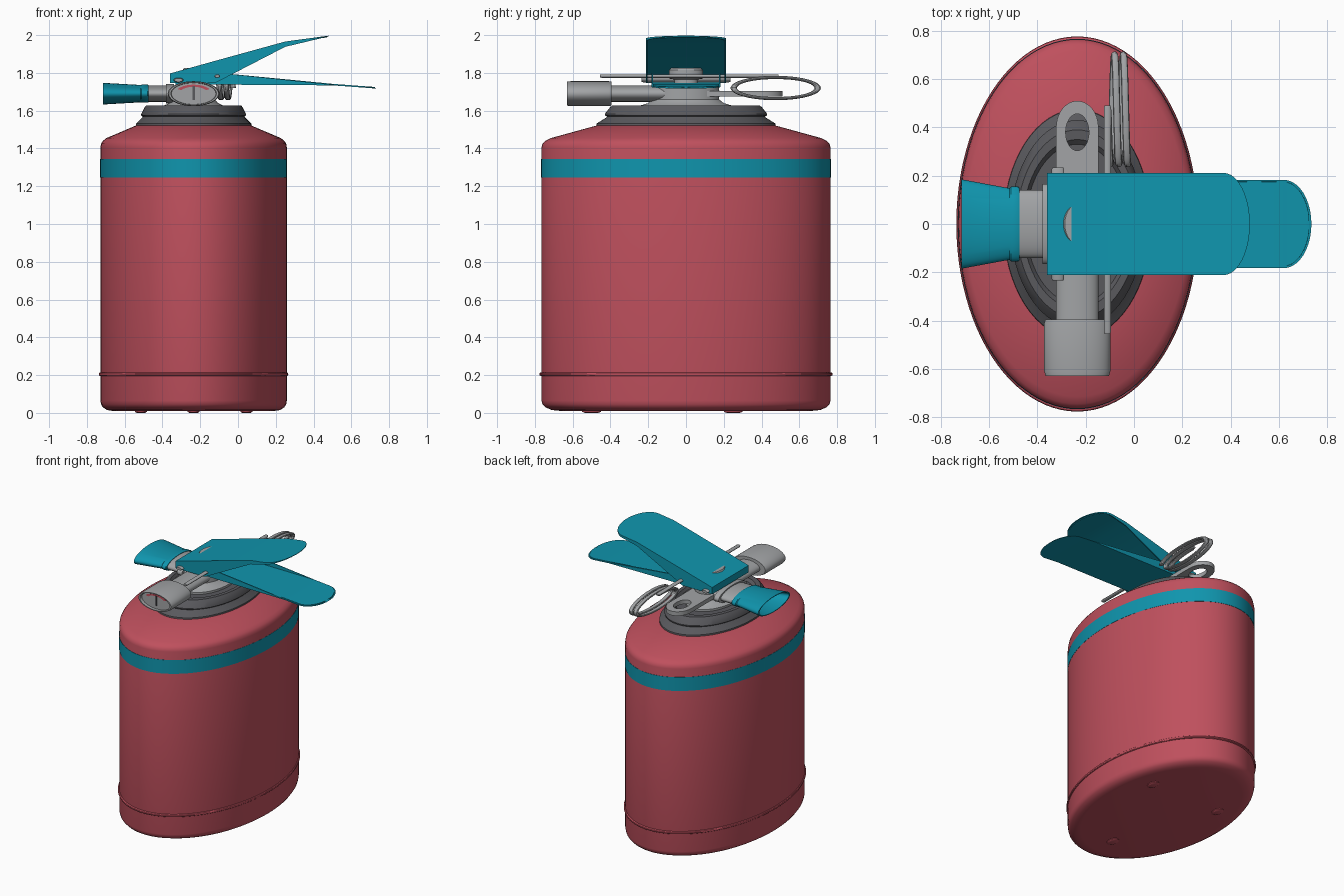
import bpy, bmesh
from math import sin, cos, pi, sqrt

if "Cube" in bpy.data.objects:
    bpy.data.objects.remove(bpy.data.objects["Cube"])

CX = -0.235      # axis of the tank
SQ = 0.645       # tank and neck are oval: x radius / y radius


def material(name, rgb):
    m = bpy.data.materials.new(name)
    m.diffuse_color = (*rgb, 1)
    m.use_nodes = True
    m.node_tree.nodes["Principled BSDF"].inputs["Base Color"].default_value = m.diffuse_color
    return m


RED = material("red_paint", (0.52, 0.08, 0.11))
TEAL = material("teal_paint", (0.005, 0.30, 0.42))
DARK = material("dark_grey", (0.10, 0.10, 0.11))
STEEL = material("light_grey", (0.36, 0.37, 0.38))


def finish(name, bm, mat, thick=0):
    bmesh.ops.remove_doubles(bm, verts=bm.verts, dist=1e-5)
    bmesh.ops.dissolve_degenerate(bm, edges=bm.edges, dist=1e-5)
    bmesh.ops.recalc_face_normals(bm, faces=bm.faces)
    if thick:
        bmesh.ops.solidify(bm, geom=bm.faces[:], thickness=thick)
        bmesh.ops.recalc_face_normals(bm, faces=bm.faces)
    me = bpy.data.meshes.new(name)
    bm.to_mesh(me)
    bm.free()
    ob = bpy.data.objects.new(name, me)
    bpy.context.collection.objects.link(ob)
    me.materials.append(mat)
    return ob


def grid(name, rows, mat, wrap=True, caps=False, thick=0):
    """Skin a list of point rows."""
    bm = bmesh.new()
    vs = [[bm.verts.new(p) for p in r] for r in rows]
    n = len(rows[0])
    for a, b in zip(vs, vs[1:]):
        for i in range(n if wrap else n - 1):
            j = (i + 1) % n
            bm.faces.new((a[i], a[j], b[j], b[i]))
    if caps:
        bm.faces.new(vs[0])
        if wrap:
            bm.faces.new(vs[-1])
    return finish(name, bm, mat, thick)


def lathe(name, prof, place, mat, n=64):
    """Turn a (radius, along) profile; place maps u, v, along to x, y, z."""
    return grid(name, [[place(r * cos(2 * pi * i / n), r * sin(2 * pi * i / n), t)
                        for i in range(n)] for r, t in prof], mat)


def upright(u, v, t):
    return (CX + SQ * u, v, t)


# Oval tank with rounded base and shoulder
lathe("tank", [(0, .01), (.66, .01), (.71, .015), (.745, .03), (.76, .045), (.765, .065),
               (.765, 1.405), (.76, 1.425), (.745, 1.44), (.715, 1.455), (.46, 1.525),
               (0, 1.525)], upright, RED, 96)
lathe("tank_stripe", [(.76, 1.245), (.767, 1.245), (.767, 1.345), (.76, 1.345), (.76, 1.245)],
      upright, TEAL, 96)
lathe("base_hoop", [(.765 + .012 * cos(a * pi / 5), .205 + .01 * sin(a * pi / 5))
                    for a in range(11)], upright, RED, 96)
for k in range(3):
    a = -pi / 2 + k * 2 * pi / 3
    lathe(f"foot_{k + 1}", [(0, 0), (.035, 0), (.05, .006), (.05, .02), (0, .02)],
          lambda u, v, t, a=a: upright(u + .5 * cos(a), v + .5 * sin(a), t), RED, 24)

# Stepped dark collar and valve neck
lathe("collar", [(0, 1.515), (.455, 1.515), (.475, 1.522), (.473, 1.532), (.425, 1.562),
                 (.418, 1.568), (.43, 1.575), (.43, 1.583), (.402, 1.618), (.39, 1.628),
                 (.35, 1.628), (.33, 1.61), (0, 1.61)], upright, DARK)
lathe("valve_neck", [(0, 1.6), (.25, 1.6), (.25, 1.625), (.2, 1.64), (.175, 1.66),
                     (.175, 1.725), (0, 1.725)], upright, STEEL)
lathe("valve_stem", [(0, 1.7), (.06, 1.7), (.06, 1.765), (.09, 1.77), (.09, 1.815),
                     (.08, 1.825), (0, 1.825)], upright, STEEL, 40)

# Side branches: gauge pipe along y, outlet and nozzle along x


def outlet(u, v, t):
    return (t, u, 1.69 + .31 * v)


lathe("gauge_pipe", [(0, -.42), (1, -.42), (1, .05), (0, .05)],
      lambda u, v, t: (CX + .0875 * u, t, 1.69 + .043 * v), STEEL, 40)
lathe("outlet_pipe", [(0, -.49), (.14, -.49), (.14, CX), (0, CX)], outlet, STEEL, 40)
lathe("outlet_shoulder", [(0, -.38), (.165, -.38), (.165, -.34), (0, -.34)], outlet, STEEL, 40)
lathe("nozzle", [(0, -.475), (.15, -.475), (.155, -.48), (.155, -.51), (.148, -.515),
                 (.185, -.715), (.172, -.715), (.12, -.53), (0, -.53)], outlet, TEAL, 48)


# Pressure gauge with recessed dial
def dial(u, v, t):
    return (CX + .137 * u, t, 1.69 + .066 * v)


lathe("gauge", [(0, -.395), (.96, -.395), (1, -.41), (1, -.61), (.96, -.63), (.88, -.63),
                (.86, -.61), (0, -.61)], dial, STEEL, 48)
grid("gauge_scale", [[dial(r * cos(a), r * sin(a), -.614)
                      for a in [pi * (.17 + .66 * i / 20) for i in range(21)]]
                     for r in (.55, .72)], RED, wrap=False, thick=.003)
grid("gauge_needle", [[dial(s * .05, v, -.616) for s in (-1, 1)] for v in (-.5, .6)],
     DARK, wrap=False, thick=.003)

# Flat rear hanging tab with an eye
outer, inner = [], []
for i in range(48):
    c, s = cos(2 * pi * i / 48), sin(2 * pi * i / 48)
    k = 1 if s >= 0 else 1 / max(abs(c), abs(s))
    outer.append((CX + .0875 * c * k, .4 + (.11 if s >= 0 else .4) * s * k))
    inner.append((CX + .048 * c, .38 + .076 * s))
rings = [(outer, 1.675), (outer, 1.705), (inner, 1.705), (inner, 1.675), (outer, 1.675)]
grid("hanging_tab", [[(x, y, z) for x, y in loop] for loop, z in rings], STEEL)


# Folded sheet levers: cross-section is plate plus two side walls
def channel(name, stations, width, round_from, tip, back):
    ease = [(round_from, 1)] + [(tip - (tip - round_from) * (1 - sin(k * pi / 20)), 1)
                                for k in range(1, 11)]
    xs = sorted({s[0] for s in stations} | {e[0] for e in ease})
    rows = []
    for x in xs:
        for a, b in zip(stations, stations[1:]):
            if a[0] <= x <= b[0] + 1e-6:
                f = (x - a[0]) / (b[0] - a[0])
                plate, wall = (a[i] + (b[i] - a[i]) * f for i in (1, 2))
                break
        q = max(0, (x - round_from) / (tip - round_from))
        w = width * sqrt(max(0, 1 - q * q))
        rows.append([(x, -w, wall), (x, -w, plate), (x, w, plate), (x, w, wall)])
    return grid(name, rows, TEAL, wrap=False, caps=back, thick=.008)


channel("squeeze_lever", [(-.36, 1.797, 1.747), (-.12, 1.864, 1.747), (.25, 1.966, 1.938),
                          (.48, 1.997, 1.993)], .212, .37, .48, True)
channel("carry_handle", [(-.33, 1.738, 1.80), (-.1, 1.738, 1.80), (.5, 1.734, 1.738),
                         (.735, 1.717, 1.717)], .183, .62, .735, False)


# Pivot rivets and the pull pin
def rod(name, x, z, rx, rz, y0, y1):
    lathe(name, [(0, y0), (.8, y0), (1, y0 + .008), (1, y1 - .008), (.8, y1), (0, y1)],
          lambda u, v, t: (x + rx * u, t, z + rz * v), STEEL, 20)


rod("lever_rivet", -.315, 1.762, .026, .012, -.235, .235)
rod("pull_pin", -.11, 1.783, .015, .009, -.455, .49)

# Coiled pull ring
rows = []
for i in range(109):
    a = pi / 2 + i * 2 * pi * 2.25 / 108
    x = -.108 + .082 * i / 108
    rows.append([(x + .015 * cos(p), .475 + (.222 + .018 * sin(p)) * cos(a),
                  1.72 + (.056 + .009 * sin(p)) * sin(a))
                 for p in [k * pi / 5 for k in range(10)]])
grid("pull_ring", rows, STEEL, caps=True)

# Smooth shading with crisp edges
for ob in bpy.context.collection.objects:
    ob.select_set(True)
    bpy.context.view_layer.objects.active = ob
bpy.ops.object.shade_smooth_by_angle(angle=0.55)
